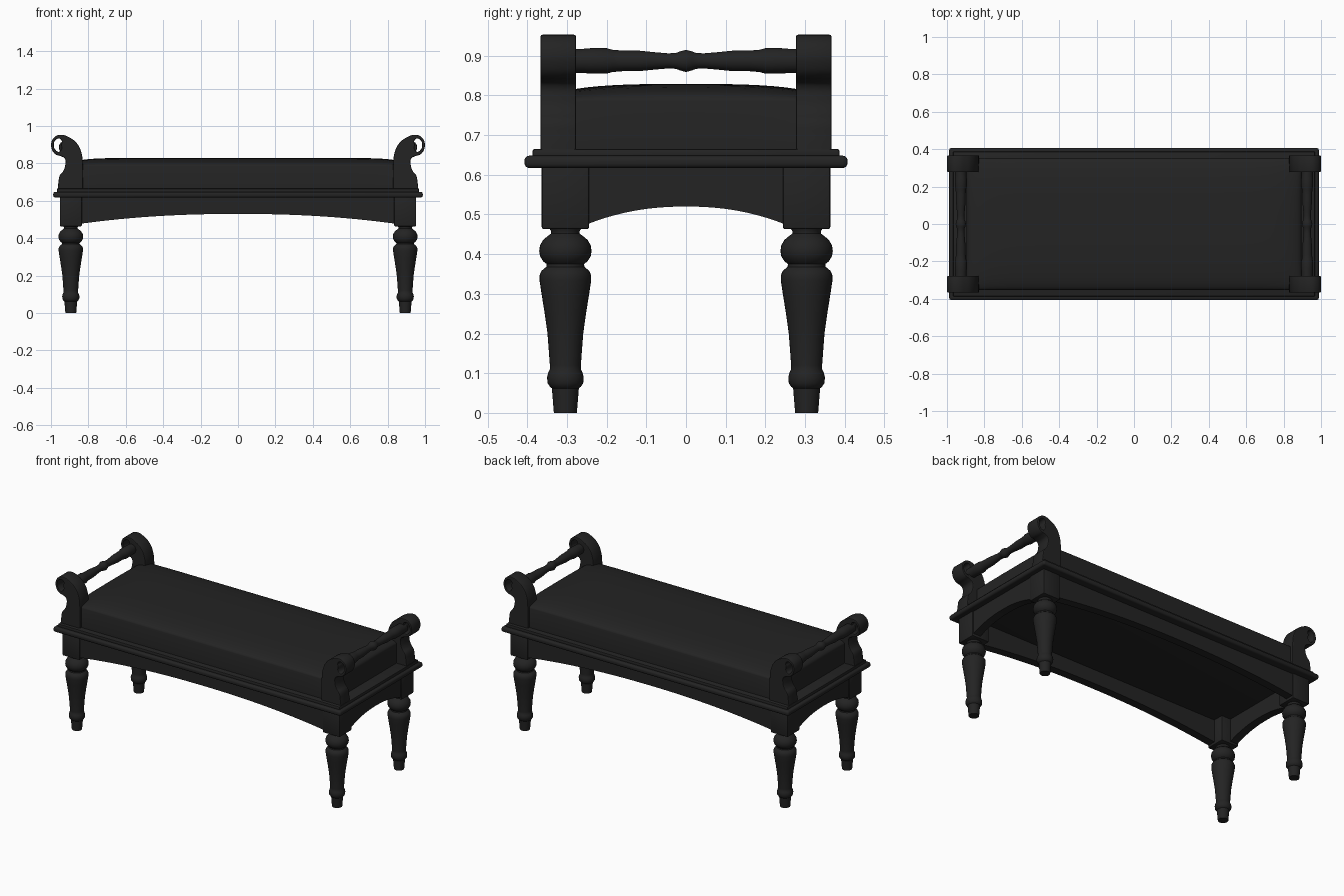
import bpy, bmesh, math
from mathutils import Matrix

if "Cube" in bpy.data.objects:
    bpy.data.objects.remove(bpy.data.objects["Cube"])


def material(name, v):
    m = bpy.data.materials.new(name)
    m.diffuse_color = (v, v, v, 1)
    m.use_nodes = True
    m.node_tree.nodes["Principled BSDF"].inputs["Base Color"].default_value = m.diffuse_color
    return m


WOOD = material("black wood", 0.017)
FABRIC = material("black upholstery", 0.017)


def finish(ob, mat, angle=35):
    ob.data.materials.clear()
    ob.data.materials.append(mat)
    bpy.ops.object.select_all(action='DESELECT')
    ob.select_set(True)
    bpy.context.view_layer.objects.active = ob
    if ob.type == 'CURVE':
        bpy.ops.object.convert(target='MESH')
        ob = bpy.context.object
    bpy.ops.object.shade_smooth_by_angle(angle=math.radians(angle))
    return ob


def from_bmesh(name, bm, mat):
    bmesh.ops.recalc_face_normals(bm, faces=bm.faces)
    me = bpy.data.meshes.new(name)
    bm.to_mesh(me)
    bm.free()
    ob = bpy.data.objects.new(name, me)
    bpy.context.collection.objects.link(ob)
    return finish(ob, mat)


def box(name, x0, x1, y0, y1, z0, z1, mat, bevel=0.0, seg=3):
    bm = bmesh.new()
    bmesh.ops.create_cube(bm, size=1)
    for v in bm.verts:
        v.co = ((x0 + x1) / 2 + v.co.x * (x1 - x0), (y0 + y1) / 2 + v.co.y * (y1 - y0),
                (z0 + z1) / 2 + v.co.z * (z1 - z0))
    if bevel:
        bmesh.ops.bevel(bm, geom=bm.edges[:], offset=bevel, segments=seg, profile=0.5, affect='EDGES')
    return from_bmesh(name, bm, mat)


def lathe(name, profile, matrix, mat, n=32):
    """Turn (radius, height) points around the local z axis."""
    bm = bmesh.new()
    rings = [[bm.verts.new((r * math.cos(2 * math.pi * i / n), r * math.sin(2 * math.pi * i / n), z))
              for i in range(n)] for r, z in profile]
    for a, b in zip(rings, rings[1:]):
        for i in range(n):
            bm.faces.new((a[i], a[(i + 1) % n], b[(i + 1) % n], b[i]))
    bm.faces.new(rings[0])
    bm.faces.new(rings[-1])
    bmesh.ops.transform(bm, matrix=matrix, verts=bm.verts)
    return from_bmesh(name, bm, mat)


def arched_apron(name, half, ends, mid, thick, matrix):
    """Board along local x with an arched lower edge."""
    bm = bmesh.new()
    n = 32
    pts = [(-half, 0.625), (half, 0.625)]
    for i in range(n + 1):
        t = 1 - 2 * i / n
        pts.append((half * t, ends + (mid - ends) * (1 - abs(t) ** 2.2)))
    face = bm.faces.new([bm.verts.new((x, -thick / 2, z)) for x, z in pts])
    ext = bmesh.ops.extrude_face_region(bm, geom=[face])
    bmesh.ops.translate(bm, vec=(0, thick, 0),
                        verts=[g for g in ext['geom'] if isinstance(g, bmesh.types.BMVert)])
    bmesh.ops.transform(bm, matrix=matrix, verts=bm.verts)
    return from_bmesh(name, bm, WOOD)


LEG = [(.029, 0), (.034, .062), (.039, .066), (.045, .075), (.046, .09), (.043, .102), (.039, .11),
       (.039, .12), (.045, .2), (.052, .25), (.060, .3), (.065, .333), (.065, .347), (.060, .358),
       (.048, .368), (.047, .375), (.056, .382), (.064, .395), (.066, .408), (.064, .422),
       (.056, .436), (.045, .445), (.036, .452), (.036, .458), (.042, .468)]
RAIL = [(.030, .30), (.030, .265), (.032, .24), (.032, .2), (.028, .185), (.026, .16), (.026, .12),
        (.022, .08), (.019, .045), (.020, .025), (.024, .015), (.028, 0)]
RAIL += [(r, -y) for r, y in RAIL[-2::-1]]

# scroll outline: sharp base corners first, then a smooth outer loop
SCROLL = [(.83, .655), (.83, .80), (.838, .86), (.862, .908), (.90, .938), (.945, .953), (.978, .943),
          (.997, .915), (.995, .875), (.975, .848), (.945, .838), (.926, .825), (.924, .79),
          (.934, .76), (.953, .735), (.96, .70), (.965, .655)]
HOLE = [(.958, .862), (.978, .875), (.985, .90), (.975, .925), (.953, .932), (.942, .918),
        (.946, .90), (.943, .88)]


def scroll_post(name, sx, yc):
    cu = bpy.data.curves.new(name, 'CURVE')
    cu.dimensions = '2D'
    cu.fill_mode = 'BOTH'
    cu.extrude, cu.bevel_depth, cu.bevel_resolution = 0.040, 0.005, 1
    cu.offset = -0.005
    cu.resolution_u = 6
    for pts in (SCROLL, HOLE):
        sp = cu.splines.new('BEZIER')
        sp.bezier_points.add(len(pts) - 1)
        sp.use_cyclic_u = True
        for i, (p, (x, z)) in enumerate(zip(sp.bezier_points, pts)):
            p.co = (sx * x, z, 0)
            corner = pts is SCROLL and i in (0, len(pts) - 1)
            p.handle_left_type = p.handle_right_type = 'VECTOR' if corner else 'AUTO'
    ob = bpy.data.objects.new(name, cu)
    bpy.context.collection.objects.link(ob)
    ob.matrix_world = Matrix.Translation((0, yc, 0)) @ Matrix.Rotation(math.pi / 2, 4, 'X')
    finish(ob, WOOD)


# legs, corner blocks and scroll posts at the four corners
for sx, side in ((-1, "left"), (1, "right")):
    for sy, face in ((-1, "front"), (1, "back")):
        tag = f"{face}_{side}"
        x, y = sx * .894, sy * .304
        lathe(f"{tag}_leg", LEG, Matrix.Translation((x, y, 0)), WOOD)
        box(f"{tag}_corner_block", x - .059, x + .059, y - .060, y + .060, .463, .625, WOOD, .006, 2)
        scroll_post(f"{tag}_scroll_post", sx, sy * .322)
    # turned hand rail between the scrolls
    lathe(f"{side}_rail", RAIL,
          Matrix.Translation((sx * .926, 0, .887)) @ Matrix.Rotation(math.pi / 2, 4, 'X'), WOOD)
    arched_apron(f"{side}_apron", .25, .475, .52, .05,
                 Matrix.Translation((sx * .922, 0, 0)) @ Matrix.Rotation(math.pi / 2, 4, 'Z'))

for sy, face in ((-1, "front"), (1, "back")):
    arched_apron(f"{face}_apron", .845, .477, .53, .05, Matrix.Translation((0, sy * .333, 0)))

# seat board with a rounded nose and a smaller step on top
box("seat_board", -.988, .988, -.407, .407, .617, .648, WOOD, .012, 4)
box("seat_board_step", -.968, .968, -.387, .387, .64, .665, WOOD, .006, 2)

# crowned cushion
bm = bmesh.new()
bmesh.ops.create_grid(bm, x_segments=40, y_segments=28, size=1)
for v in bm.verts:
    u, w = math.sin(v.co.x * math.pi / 2), math.sin(v.co.y * math.pi / 2)
    crown = math.sqrt(max(0, 1 - abs(u) ** 12)) * math.sqrt(max(0, 1 - abs(w) ** 3))
    v.co = (.895 * u, .352 * w, .785 + .044 * crown)
ext = bmesh.ops.extrude_edge_only(bm, edges=[e for e in bm.edges if e.is_boundary])
for v in [g for g in ext['geom'] if isinstance(g, bmesh.types.BMVert)]:
    v.co.z = .655
from_bmesh("cushion", bm, FABRIC)
